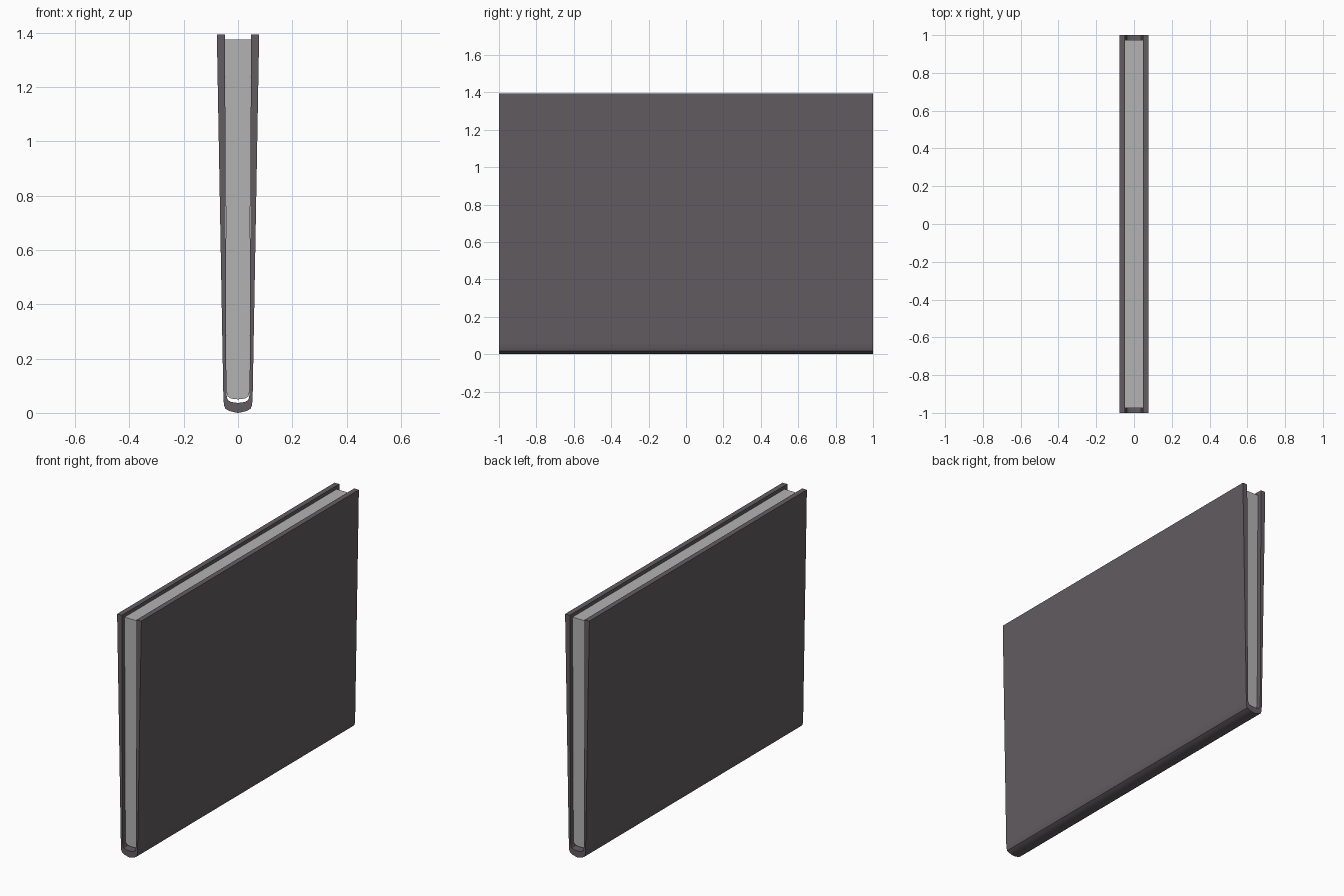
import bpy, bmesh

if "Cube" in bpy.data.objects:
    bpy.data.objects.remove(bpy.data.objects["Cube"])


def material(name, rgb):
    m = bpy.data.materials.new(name)
    m.diffuse_color = (*rgb, 1)
    m.use_nodes = True
    m.node_tree.nodes["Principled BSDF"].inputs["Base Color"].default_value = m.diffuse_color
    return m


def mirrored(half):
    """Right half profile (ending at x = 0) -> full profile, right to left."""
    return half + [(-x, z) for x, z in reversed(half[:-1])]


def finish(name, bm, mat):
    bmesh.ops.recalc_face_normals(bm, faces=bm.faces)
    me = bpy.data.meshes.new(name)
    bm.to_mesh(me)
    bm.free()
    me.materials.append(mat)
    ob = bpy.data.objects.new(name, me)
    bpy.context.collection.objects.link(ob)
    bpy.ops.object.select_all(action='DESELECT')
    ob.select_set(True)
    bpy.context.view_layer.objects.active = ob
    bpy.ops.object.shade_smooth_by_angle(angle=0.6)
    return ob


cover_mat = material("dark grey cover", (0.123, 0.107, 0.119))
page_mat = material("pale grey paper", (0.45, 0.45, 0.45))

# Cover: two boards joined by a rounded spine, swept along y
outer = mirrored([(0.078, 1.395), (0.054, 0.06), (0.052, 0.03), (0.047, 0.016),
                  (0.034, 0.008), (0.017, 0.003), (0, 0.0)])
inner = mirrored([(0.048, 1.395), (0.043, 0.08), (0.041, 0.056), (0.036, 0.046),
                  (0.027, 0.041), (0.014, 0.038), (0, 0.037)])
bm = bmesh.new()
rings = [[bm.verts.new((x, y, z)) for x, z in prof]
         for prof, y in ((outer, -1), (outer, 1), (inner, 1), (inner, -1))]
for k in range(4):
    a, b = rings[k], rings[(k + 1) % 4]
    for i in range(len(a) - 1):
        bm.faces.new((a[i], a[i + 1], b[i + 1], b[i]))
for i in (0, -1):                       # board top edges
    bm.faces.new([r[i] for r in rings])
finish("cover", bm, cover_mat)

# Page block: slightly shorter than the cover, rounded at the spine
pages = mirrored([(0.0475, 1.375), (0.0425, 0.08), (0.039, 0.062),
                  (0.031, 0.055), (0.016, 0.051), (0, 0.05)])
bm = bmesh.new()
face = bm.faces.new([bm.verts.new((x, -0.975, z)) for x, z in pages])
geo = bmesh.ops.extrude_face_region(bm, geom=[face], use_keep_orig=True)["geom"]
bmesh.ops.translate(bm, vec=(0, 1.95, 0),
                    verts=[v for v in geo if isinstance(v, bmesh.types.BMVert)])
finish("page_block", bm, page_mat)
